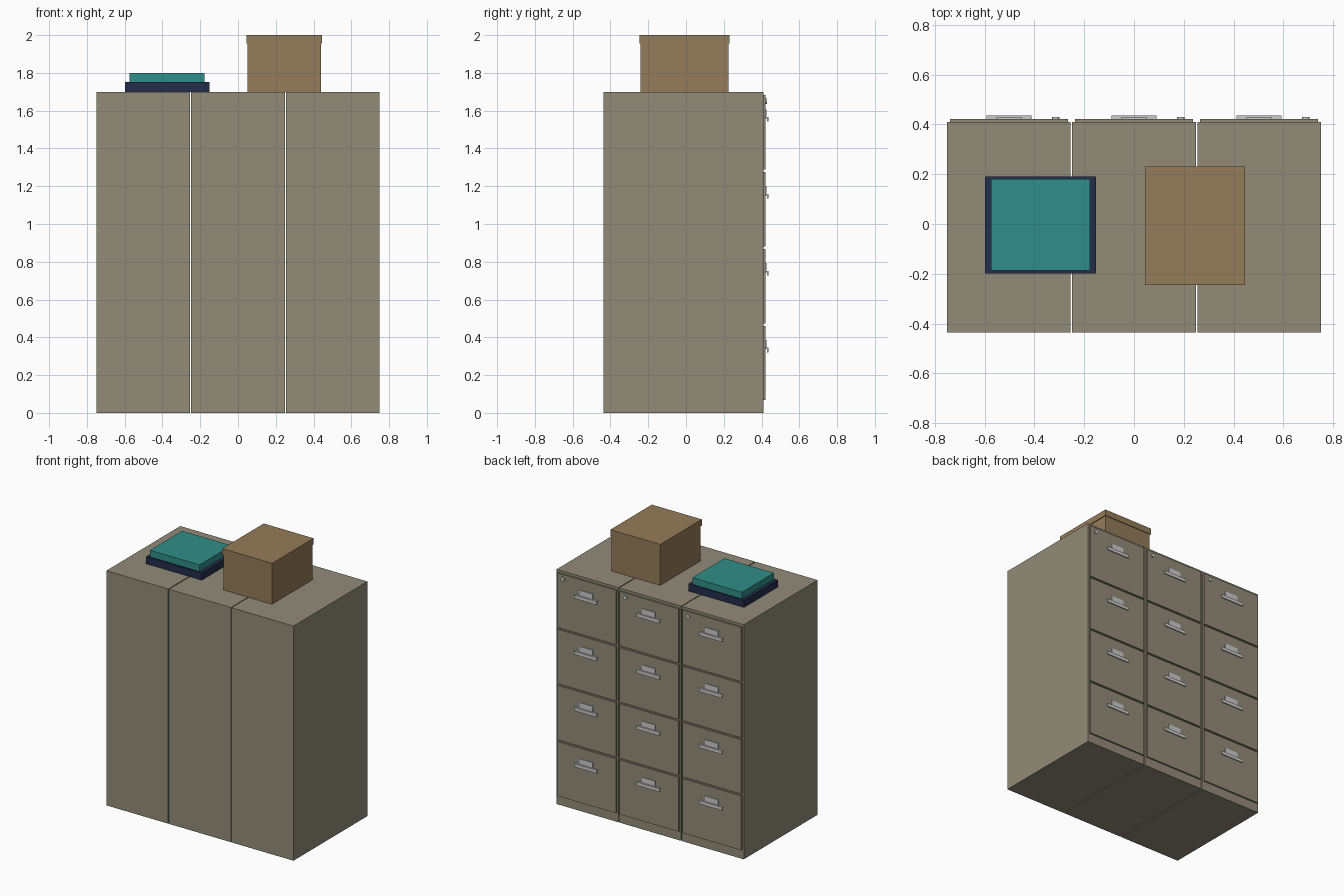
import bpy, bmesh
from math import radians
from mathutils import Matrix

if "Cube" in bpy.data.objects:
    bpy.data.objects.remove(bpy.data.objects["Cube"])


def material(name, rgb):
    m = bpy.data.materials.new(name)
    m.diffuse_color = (*rgb, 1)
    m.use_nodes = True
    m.node_tree.nodes["Principled BSDF"].inputs["Base Color"].default_value = m.diffuse_color
    return m


PAINT = material("cabinet_paint", (0.29, 0.26, 0.19))
CARD = material("cardboard", (0.30, 0.20, 0.10))
NAVY = material("navy_cover", (0.017, 0.026, 0.07))
TEAL = material("teal_cover", (0.03, 0.27, 0.25))


def finish(name, bm, mat):
    bmesh.ops.recalc_face_normals(bm, faces=bm.faces)
    me = bpy.data.meshes.new(name)
    bm.to_mesh(me)
    bm.free()
    ob = bpy.data.objects.new(name, me)
    bpy.context.collection.objects.link(ob)
    if mat:
        me.materials.append(mat)
    return ob


def box(name, x, y, z, mat=None):
    """Box from (min, max) pairs on each axis."""
    bm = bmesh.new()
    size = [b - a for a, b in (x, y, z)]
    mid = [(a + b) / 2 for a, b in (x, y, z)]
    bmesh.ops.create_cube(bm, size=1, matrix=Matrix.Translation(mid) @ Matrix.Diagonal((*size, 1)))
    return finish(name, bm, mat)


def extrude_x(name, profile, x0, x1, mat=None):
    """Extrude a (y, z) profile along x."""
    bm = bmesh.new()
    face = bm.faces.new([bm.verts.new((x0, y, z)) for y, z in profile])
    ext = bmesh.ops.extrude_face_region(bm, geom=[face])
    moved = [v for v in ext["geom"] if isinstance(v, bmesh.types.BMVert)]
    bmesh.ops.translate(bm, verts=moved, vec=(x1 - x0, 0, 0))
    return finish(name, bm, mat)


def lock(name, x, z):
    bm = bmesh.new()
    mat = Matrix.Translation((x, 0.424, z)) @ Matrix.Rotation(radians(90), 4, 'X')
    bmesh.ops.create_cone(bm, cap_ends=True, segments=16, radius1=0.015, radius2=0.015,
                          depth=0.012, matrix=mat)
    return finish(name, bm, None)


FRONT = 0.41      # drawer side of the cabinets
PANEL = 0.422     # outer face of the drawers
PITCH = 0.407

for c in range(3):
    cx = (c - 1) * 0.502
    # Cabinet shell
    box(f"cabinet_{c}", (cx - 0.248, cx + 0.248), (-0.436, FRONT), (0, 1.7), PAINT)
    for d in range(4):
        dz = -d * PITCH
        # Drawer front
        box(f"drawer_{c}_{d}", (cx - 0.236, cx + 0.236), (FRONT, PANEL),
            (1.288 + dz, 1.682 + dz), PAINT)
        # Label holder
        box(f"label_holder_{c}_{d}", (cx - 0.052, cx + 0.052), (PANEL, 0.427),
            (1.568 + dz, 1.607 + dz))
        # Pull with a turned-down lip
        profile = [(PANEL, 1.566), (0.436, 1.566), (0.436, 1.542),
                   (0.430, 1.542), (0.430, 1.558), (PANEL, 1.558)]
        extrude_x(f"pull_{c}_{d}", [(y, z + dz) for y, z in profile], cx - 0.091, cx + 0.091)
    # Lock in the top drawer
    lock(f"lock_{c}", cx + 0.188, 1.65)

# Cardboard box with lid
box("storage_box", (0.05, 0.44), (-0.24, 0.225), (1.7, 1.955), CARD)
box("storage_box_lid", (0.045, 0.445), (-0.245, 0.23), (1.955, 2.0), CARD)

# Stacked binders
box("lower_binder", (-0.598, -0.152), (-0.198, 0.19), (1.7, 1.752), NAVY)
box("upper_binder", (-0.574, -0.177), (-0.187, 0.18), (1.752, 1.8), TEAL)
